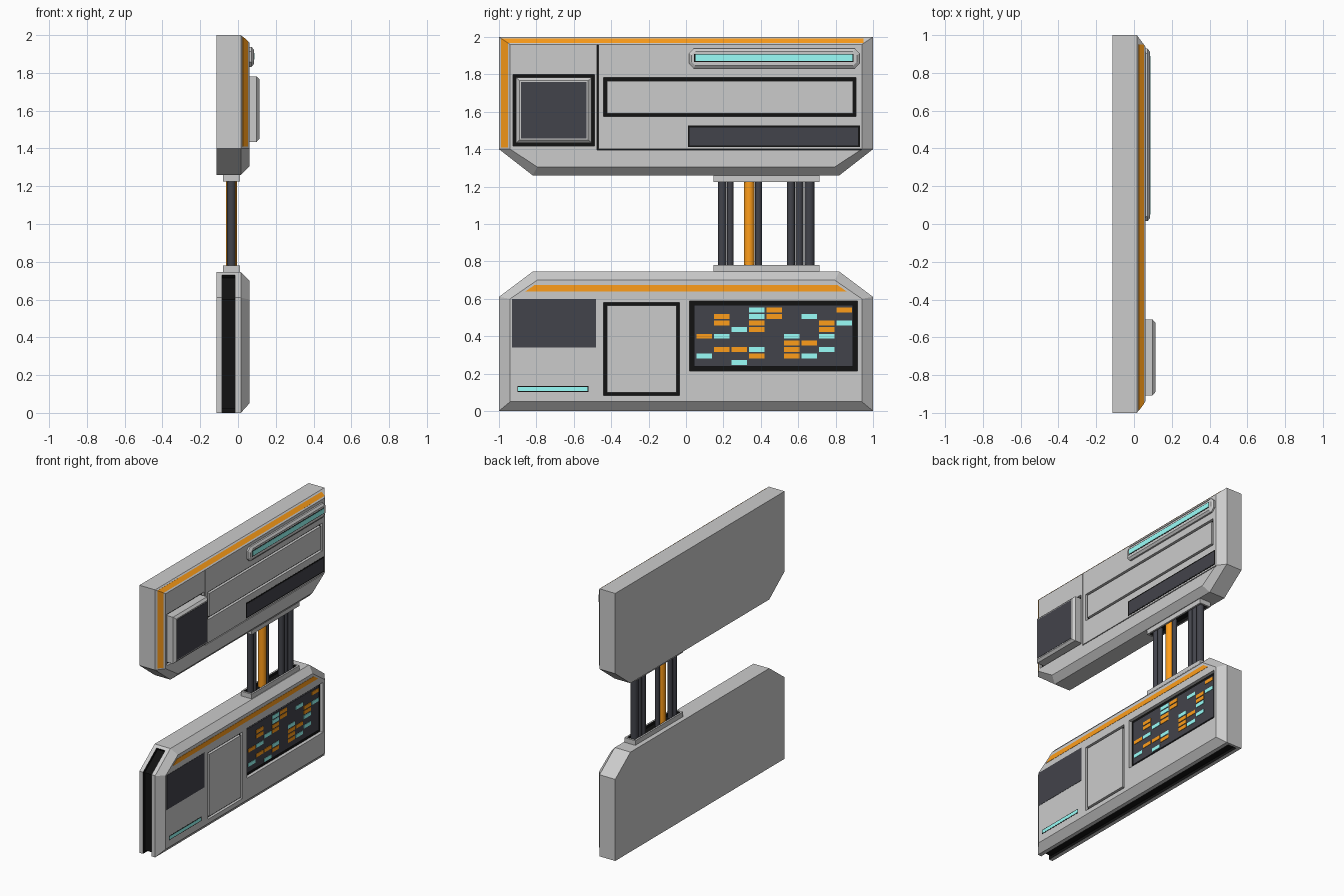
import bpy, bmesh, math

if "Cube" in bpy.data.objects:
    bpy.data.objects.remove(bpy.data.objects["Cube"])


def mat(name, r, g, b):
    m = bpy.data.materials.new(name)
    m.diffuse_color = (r, g, b, 1)
    m.use_nodes = True
    m.node_tree.nodes["Principled BSDF"].inputs["Base Color"].default_value = m.diffuse_color
    return m


GREY = mat("grey", 0.8, 0.8, 0.8)
BLACK = mat("black", 0.006, 0.006, 0.006)
DARK = mat("dark", 0.055, 0.057, 0.07)
ORANGE = mat("orange", 1.0, 0.34, 0.01)
TEAL = mat("teal", 0.32, 1.0, 0.95)


def rect(y0, y1, z0, z1, c=0):
    """Rectangle in y/z, with optional cut corners."""
    if not c:
        return [(y0, z0), (y1, z0), (y1, z1), (y0, z1)]
    return [(y0 + c, z0), (y1 - c, z0), (y1, z0 + c), (y1, z1 - c),
            (y1 - c, z1), (y0 + c, z1), (y0, z1 - c), (y0, z0 + c)]


def loft(name, rings, material=GREY, back_material=None):
    """Solid through y/z outlines placed at rising x."""
    bm = bmesh.new()
    loops = [[bm.verts.new((x, y, z)) for y, z in pts] for x, pts in rings]
    n = len(loops[0])
    for a, b in zip(loops, loops[1:]):
        for i in range(n):
            bm.faces.new((a[i], a[(i + 1) % n], b[(i + 1) % n], b[i]))
    back = bm.faces.new(loops[0][::-1])
    bm.faces.new(loops[-1])
    if back_material:
        back.material_index = 1
    bmesh.ops.recalc_face_normals(bm, faces=bm.faces)
    me = bpy.data.meshes.new(name)
    bm.to_mesh(me)
    bm.free()
    me.materials.append(material)
    if back_material:
        me.materials.append(back_material)
    ob = bpy.data.objects.new(name, me)
    bpy.context.collection.objects.link(ob)
    return ob


def plate(name, x0, x1, r, material=GREY):
    return loft(name, [(x0, r), (x1, r)], material)


def cut(body, cutter):
    """Carve the cutter out of the body, keeping the cutter's colours."""
    m = body.modifiers.new("cut", 'BOOLEAN')
    m.operation, m.solver, m.object = 'DIFFERENCE', 'EXACT', cutter
    m.material_mode = 'TRANSFER'
    bpy.context.view_layer.objects.active = body
    bpy.ops.object.modifier_apply(modifier=m.name)
    bpy.data.objects.remove(cutter)


def recess(body, r, floor_x):
    cut(body, loft("cutter", [(floor_x, r), (0.2, r)], GREY, BLACK))


BACK, EDGE, FACE = -0.115, 0.015, 0.06

# Upper and lower bodies with bevelled fronts
upper = loft("upper_body", [(x, pts) for x, pts in zip((BACK, EDGE, FACE), (
    *[[(-1, 2), (-1, 1.4), (-.82, 1.26), (.82, 1.26), (1, 1.4), (1, 2)]] * 2,
    [(-.94, 1.96), (-.94, 1.4), (-.795, 1.305), (.795, 1.305), (.94, 1.4), (.94, 1.96)]))])
lower = loft("lower_body", [(x, pts) for x, pts in zip((BACK, EDGE, FACE), (
    *[[(-1, 0), (1, 0), (1, .61), (.82, .745), (-.82, .745), (-1, .61)]] * 2,
    [(-.94, .05), (.94, .05), (.94, .6), (.795, .7), (-.795, .7), (-.94, .6)]))])

# Black channel round the end and underside of the lower body
cut(lower, plate("cutter", -0.085, -0.015, [
    (-.828, .714), (-.98, .6), (-.98, .02), (.98, .02),
    (.98, -.1), (-1.1, -.1), (-1.1, .7), (-.87, .77)], BLACK))

# Upper seam lines
recess(upper, rect(-.476, -.469, 1.395, 1.958), 0.05)
recess(upper, rect(-.4725, .938, 1.395, 1.401), 0.05)

# Grooved panels: recess filled by a flush panel
for name, body, (y0, y1, z0, z1) in (
        ("upper_long_panel", upper, (-.44, .91, 1.575, 1.782)),
        ("lower_door_panel", lower, (-.44, -.035, .083, .58))):
    recess(body, rect(y0, y1, z0, z1), 0.04)
    g = 0.017
    plate(name, 0.039, FACE, rect(y0 + g, y1 - g, z0 + g, z1 - g))

# Raised monitor in its recess
recess(upper, rect(-.925, -.488, 1.416, 1.8), 0.04)
loft("monitor_housing", [(0.039, rect(-.908, -.505, 1.434, 1.782)),
                         (0.098, rect(-.908, -.505, 1.434, 1.782)),
                         (0.113, rect(-.89, -.523, 1.45, 1.766))])
plate("monitor_screen", 0.11, 0.115, rect(-.882, -.532, 1.458, 1.758), DARK)

# Light bar housing and lamp
loft("light_bar_housing", [(0.058, rect(.015, .928, 1.832, 1.938, .025)),
                           (0.072, rect(.015, .928, 1.832, 1.938, .025)),
                           (0.084, rect(.03, .913, 1.847, 1.923, .02))])
plate("light_bar_rim", 0.08, 0.085, rect(.044, .896, 1.866, 1.91), BLACK)
plate("light_bar_lamp", 0.08, 0.087, rect(.05, .89, 1.871, 1.905), TEAL)

# Flush dark strip on the upper body
plate("dark_strip_rim", 0.058, 0.061, rect(.01, .93, 1.412, 1.527), BLACK)
plate("dark_strip", 0.058, 0.062, rect(.02, .92, 1.42, 1.517), DARK)

# Orange trim following the upper bevel
bm = bmesh.new()
rails = []
for t in (0.22, 0.8):
    x, y, z = EDGE + .045 * t + .001, -1 + .06 * t - .001, 2 - .04 * t + .001
    rails.append([bm.verts.new(p) for p in ((x, y, 1.41), (x, y, z), (x, .95, z))])
for i in range(2):
    bm.faces.new((rails[0][i], rails[1][i], rails[1][i + 1], rails[0][i + 1]))
bmesh.ops.recalc_face_normals(bm, faces=bm.faces)
bm.normal_update()
if sum(f.normal.x for f in bm.faces) < 0:
    bmesh.ops.reverse_faces(bm, faces=bm.faces)
me = bpy.data.meshes.new("upper_orange_trim")
bm.to_mesh(me)
bm.free()
me.materials.append(ORANGE)
trim = bpy.data.objects.new("upper_orange_trim", me)
bpy.context.collection.objects.link(trim)
trim.modifiers.new("thickness", 'SOLIDIFY').thickness = 0.003

# Lower flush details
plate("lower_orange_stripe", 0.058, 0.062,
      [(-.858, .64), (.858, .64), (.808, .675), (-.808, .675)], ORANGE)
plate("lower_dark_plate", 0.058, 0.062, rect(-.93, -.482, .34, .598), DARK)
plate("lower_lamp_rim", 0.058, 0.061, rect(-.902, -.521, .102, .134), BLACK)
plate("lower_lamp", 0.058, 0.062, rect(-.897, -.526, .107, .129), TEAL)

# Recessed display with its grid of indicator blocks
recess(lower, rect(.018, .917, .214, .587), 0.035)
plate("display_screen", 0.034, 0.044, rect(.042, .893, .238, .566), DARK)
rows = ("...TO...O", ".O.TO.T..", ".O.O...OT", "..TO...O.", "OT...T.T.",
        ".....OO..", ".OOT.O.T.", "T..O.OT..", "..T......")
for r, row in enumerate(rows):
    for c, ch in enumerate(row):
        if ch != '.':
            y, z = .098 + .0936 * c, .541 - .0353 * r
            plate("indicator", 0.043, 0.047, rect(y - .041, y + .041, z - .013, z + .013),
                  ORANGE if ch == 'O' else TEAL)

# Sockets joining the pipes to the two bodies
for name, z0, z1, c0, c1 in (("lower_socket", .74, .78, .758, .8),
                             ("upper_socket", 1.225, 1.265, 1.2, 1.247)):
    socket = plate(name, -0.08, 0.01, rect(.147, .713, z0, z1))
    cut(socket, plate("cutter", -0.067, -0.003, rect(.162, .698, c0, c1), BLACK))

# Connecting pipes
for y, r, m in ((.193, .023, DARK), (.236, .018, DARK), (.338, .029, ORANGE), (.388, .018, DARK),
                (.561, .021, DARK), (.606, .021, DARK), (.66, .027, DARK)):
    bpy.ops.mesh.primitive_cylinder_add(vertices=16, radius=r, depth=.5, location=(-.035, y, 1.0025))
    pipe = bpy.context.object
    pipe.name = "pipe"
    pipe.data.materials.append(m)
    bpy.ops.object.shade_smooth_by_angle(angle=math.radians(40))
